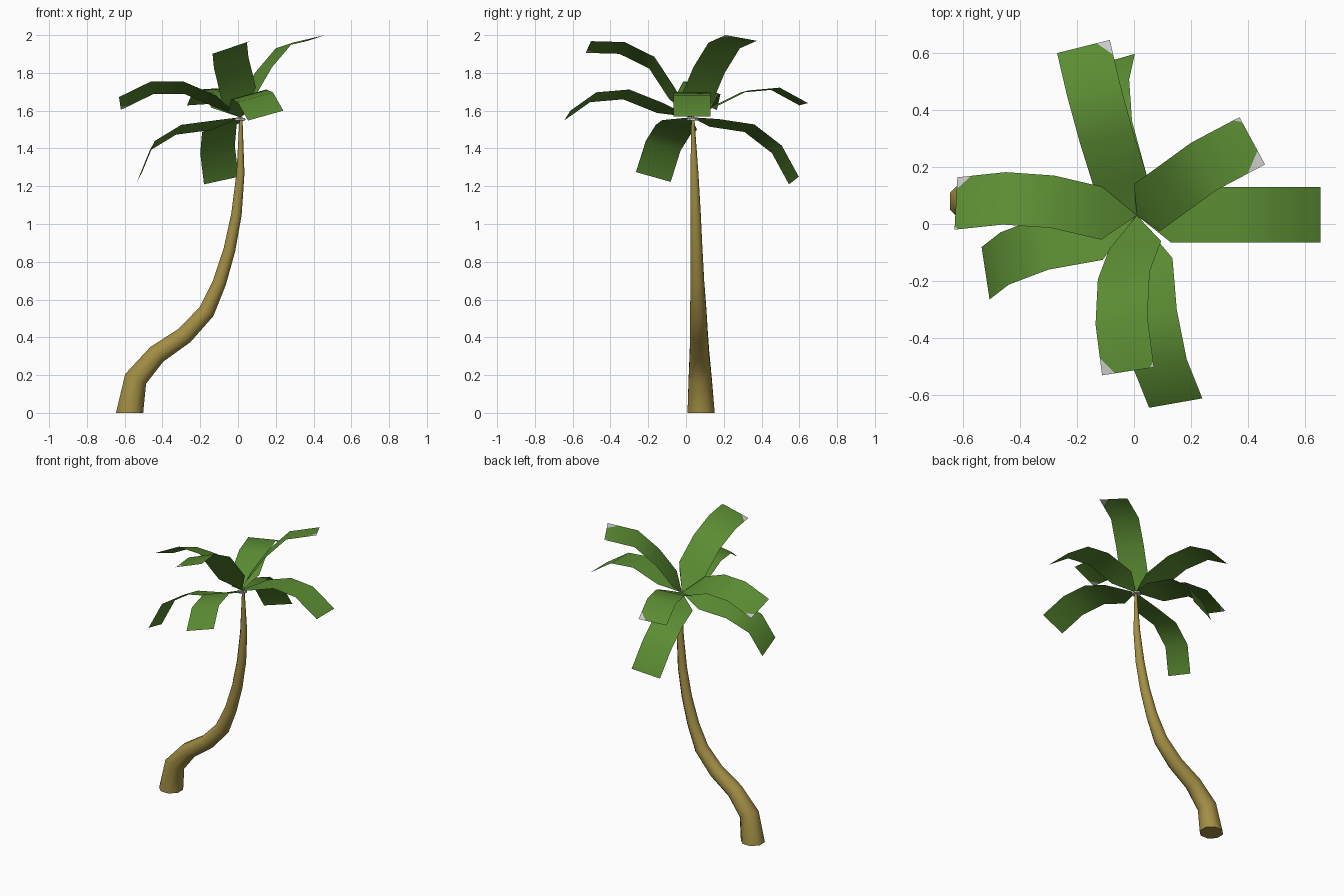
import bpy, bmesh, math
from mathutils import Vector

if "Cube" in bpy.data.objects:
    bpy.data.objects.remove(bpy.data.objects["Cube"])


def material(name, rgb):
    m = bpy.data.materials.new(name)
    m.diffuse_color = (*rgb, 1)
    m.use_nodes = True
    m.node_tree.nodes["Principled BSDF"].inputs["Base Color"].default_value = m.diffuse_color
    return m


BARK = material("bark brown", (0.36, 0.27, 0.058))
GREEN = material("leaf green", (0.105, 0.265, 0.033))
GREY = material("pale grey", (0.58, 0.58, 0.58))


def finish(bm, name, mats):
    me = bpy.data.meshes.new(name)
    bm.to_mesh(me)
    bm.free()
    for m in mats:
        me.materials.append(m)
    ob = bpy.data.objects.new(name, me)
    bpy.context.collection.objects.link(ob)
    return ob


# Trunk: tapering eight-sided tube along a bent path (x, z, radius)
PATH = [(-.574, 0, .078), (-.542, .18, .066), (-.43, .31, .056), (-.283, .41, .051),
        (-.167, .536, .047), (-.098, .69, .039), (-.045, .865, .034),
        (-.008, 1.053, .030), (.013, 1.268, .023), (.016, 1.57, .008)]
SIDES = 8
bm = bmesh.new()
rings = []
for i, (x, z, r) in enumerate(PATH):
    a, b = PATH[max(i - 1, 0)], PATH[min(i + 1, len(PATH) - 1)]
    t = Vector((b[0] - a[0], 0, b[1] - a[1])).normalized()
    if i == 0:
        t = Vector((0, 0, 1))          # flat foot
    u, v = Vector((t.z, 0, -t.x)), Vector((0, 1, 0))
    c = Vector((x, .08 - .028 * z, z))
    rings.append([bm.verts.new(c + r * (u * math.cos(k) + v * math.sin(k)))
                  for k in (math.tau * (j + .5) / SIDES for j in range(SIDES))])
for lo, hi in zip(rings, rings[1:]):
    for j in range(SIDES):
        k = (j + 1) % SIDES
        bm.faces.new((lo[j], lo[k], hi[k], hi[j])).smooth = True
bm.faces.new(rings[0][::-1])
bm.faces.new(rings[-1])
finish(bm, "trunk", [BARK])

# Small grey collar where the fronds meet
bm = bmesh.new()
bmesh.ops.create_cone(bm, cap_ends=True, segments=6, radius1=.03, radius2=.03, depth=.012)
bmesh.ops.translate(bm, verts=bm.verts, vec=(.01, .035, 1.555))
finish(bm, "crown_collar", [GREY])

ROOT = Vector((.01, .03, 1.565))


# Frond: a sheet from the crown, given its left edge and the vector across it;
# pale worn corners of the given sizes are cut into the tip
def frond(name, left, across, worn=(0, 0)):
    bm = bmesh.new()
    side = Vector(across)
    L = [Vector(p) for p in left]
    vl = [bm.verts.new(p) for p in L]
    vr = [bm.verts.new(p + side) for p in L]
    bm.faces.new((bm.verts.new(ROOT), vr[0], vl[0]))
    for i in range(2):
        bm.faces.new((vl[i], vr[i], vr[i + 1], vl[i + 1]))
    back = (L[2] - L[3]).normalized()
    outline = [vl[2], vr[2]]
    for corner, inward, w, right in ((vr[3], -side, worn[1], True), (vl[3], side, worn[0], False)):
        if not w:
            outline.append(corner)
            continue
        e = bm.verts.new(corner.co + back * w)
        t = bm.verts.new(corner.co + inward.normalized() * w * .8)
        outline += [e, t] if right else [t, e]
        f = bm.faces.new((e, corner, t) if right else (t, corner, e))
        f.material_index = 1
    bm.faces.new(outline)
    for f in bm.faces:
        f.smooth = True
    finish(bm, name, [GREEN, GREY])


frond("frond_back_upper",
      [(-.14, .125, 1.615), (-.19, .285, 1.695), (-.235, .45, 1.71), (-.27, .6, 1.628)],
      (.185, .046, .012), (0, .06))
frond("frond_back_lower",
      [(-.14, .125, 1.515), (-.19, .31, 1.487), (-.2, .455, 1.375), (-.18, .545, 1.21)],
      (.183, .052, .04))
frond("frond_back_right",
      [(0, .14, 1.645), (.09, .205, 1.80), (.2, .285, 1.93), (.37, .375, 1.97)],
      (.09, -.166, .03), (.025, .07))
frond("frond_right",
      [(.13, .13, 1.63), (.32, .13, 1.695), (.49, .13, 1.68), (.655, .13, 1.57)],
      (0, -.195, 0))
frond("frond_front_lower",
      [(.135, -.12, 1.64), (.15, -.3, 1.712), (.185, -.475, 1.697), (.24, -.612, 1.6)],
      (-.187, -.033, -.052))
frond("frond_front_upper",
      [(.095, -.06, 1.722), (.055, -.167, 1.885), (.047, -.325, 1.963), (.07, -.503, 1.968)],
      (-.182, -.028, -.062), (.02, .06))
frond("frond_left_lower",
      [(-.11, -.126, 1.55), (-.3, -.16, 1.525), (-.44, -.213, 1.44), (-.507, -.265, 1.275)],
      (-.028, .184, -.052))
frond("frond_left_upper",
      [(-.115, -.055, 1.68), (-.29, -.014, 1.755), (-.46, -.002, 1.755), (-.63, -.02, 1.672)],
      (.01, .184, -.068), (.015, .055))
